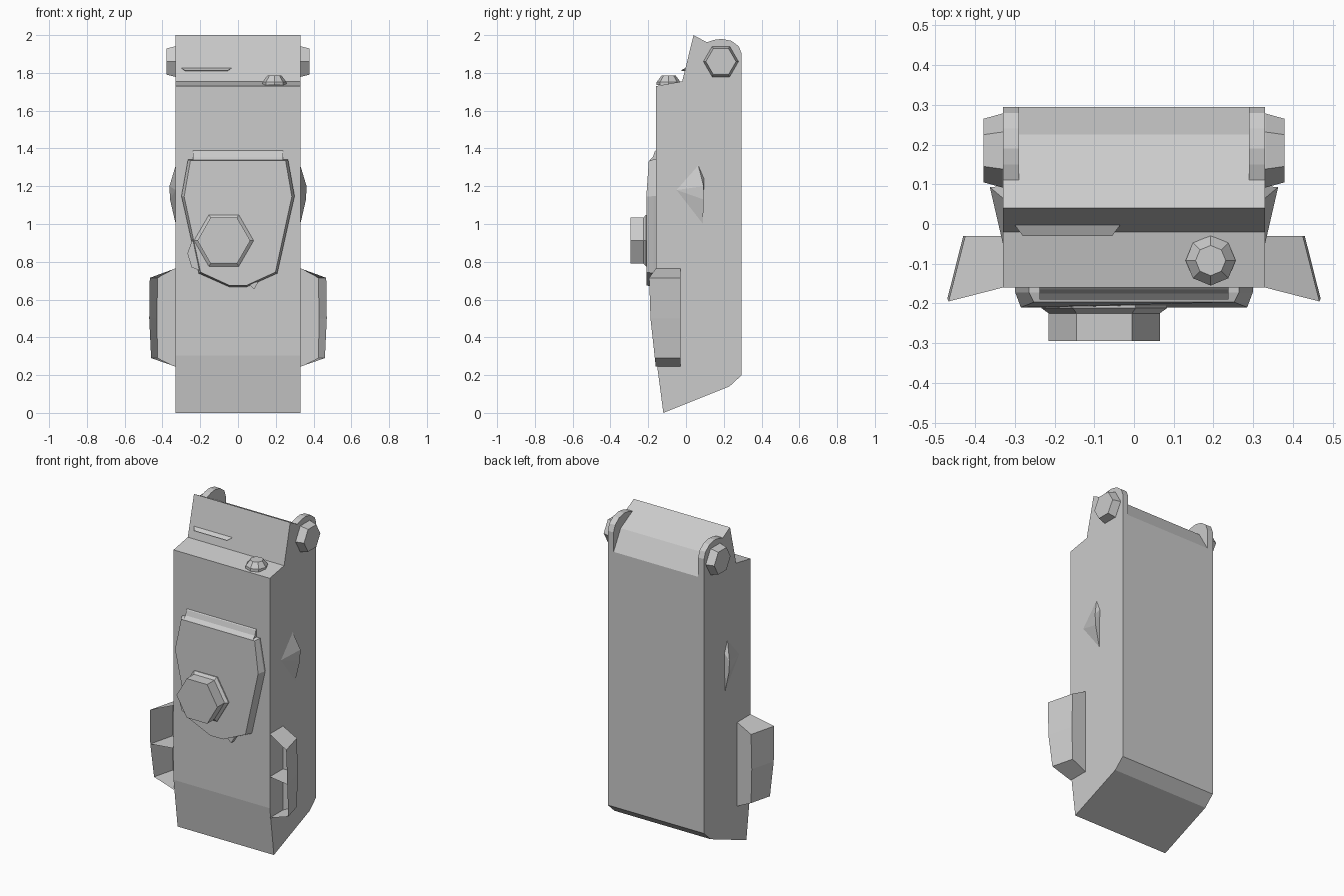
import bpy, bmesh
from math import cos, sin, pi
from mathutils import Vector

if "Cube" in bpy.data.objects:
    bpy.data.objects.remove(bpy.data.objects["Cube"])


def make(name, verts, faces):
    me = bpy.data.meshes.new(name)
    me.from_pydata([tuple(v) for v in verts], [], faces)
    bm = bmesh.new()
    bm.from_mesh(me)
    bmesh.ops.recalc_face_normals(bm, faces=bm.faces)
    bm.to_mesh(me)
    bm.free()
    ob = bpy.data.objects.new(name, me)
    bpy.context.collection.objects.link(ob)
    return ob


def loft(name, rings):
    """Join equal-length rings of points and cap both ends."""
    n = len(rings[0])
    faces = [tuple(range(n)), tuple(range((len(rings) - 1) * n, len(rings) * n))]
    for r in range(len(rings) - 1):
        for i in range(n):
            j = (i + 1) % n
            faces.append((r * n + i, r * n + j, (r + 1) * n + j, (r + 1) * n + i))
    return make(name, [p for ring in rings for p in ring], faces)


def extrude_x(name, profile, x0, x1):
    return loft(name, [[(x, y, z) for y, z in profile] for x in (x0, x1)])


def hull(name, pts):
    bm = bmesh.new()
    for p in pts:
        bm.verts.new(p)
    res = bmesh.ops.convex_hull(bm, input=bm.verts)
    junk = {g for g in res["geom_interior"] if isinstance(g, bmesh.types.BMVert)}
    bmesh.ops.delete(bm, geom=list(junk), context='VERTS')
    bmesh.ops.dissolve_limit(bm, angle_limit=0.02, verts=bm.verts, edges=bm.edges)
    me = bpy.data.meshes.new(name)
    bm.to_mesh(me)
    bm.free()
    ob = bpy.data.objects.new(name, me)
    bpy.context.collection.objects.link(ob)
    return ob


def ngon(n, center, radius, u, v, phase=0.0):
    c, u, v = Vector(center), Vector(u), Vector(v)
    return [c + radius * (cos(phase + 2 * pi * i / n) * u + sin(phase + 2 * pi * i / n) * v)
            for i in range(n)]


def mirror(ob):
    m = ob.modifiers.new("mirror", 'MIRROR')
    m.use_mirror_merge = False


X, Y, Z = (1, 0, 0), (0, 1, 0), (0, 0, 1)

# Main housing: side profile swept across the width
extrude_x("main_body", [(-0.12, 0), (0.23, 0.14), (0.295, 0.20), (0.295, 1.78), (0.225, 1.90),
                        (0.04, 2.0), (-0.02, 1.755), (-0.16, 1.73), (-0.16, 0.305)], -0.33, 0.33)

# Rounded ears at the upper rear corners
mirror(extrude_x("ear", [(0.295, 1.76), (0.295, 1.90), (0.28, 1.94), (0.24, 1.97), (0.19, 1.98),
                         (0.15, 1.975), (0.11, 1.962), (0.11, 1.85), (0.225, 1.76)], 0.29, 0.33))

# Hexagonal bolts on the ears
mirror(loft("ear_bolt", [ngon(6, (x, 0.185, 1.86), r, Y, Z)
                         for x, r in ((0.32, 0.093), (0.332, 0.093), (0.379, 0.08))]))

# Faceted studs on the sides
mirror(hull("side_stud", [(0.33, -0.05, 1.18), (0.33, 0.065, 1.31), (0.33, 0.095, 1.24),
                          (0.33, 0.09, 1.0), (0.363, 0.093, 1.2), (0.36, 0.093, 1.13)]))

# Side scoops: open-fronted sheets with a middle shelf
levels = [(0.765, 0.715, 0.425, 0.467, -0.195),
          (0.50, 0.50, 0.43, 0.47, -0.188),
          (0.245, 0.29, 0.425, 0.46, -0.165)]
verts, faces = [], []
for zi, zo, xb, xf, yf in levels:
    verts += [(0.33, -0.16, zi), (0.33, -0.03, zi), (xb, -0.03, zo), (xf, yf, zo)]
for k in range(3):
    faces.append(tuple(4 * k + i for i in range(4)))
for k in range(2):
    for i in (1, 2):
        faces.append((4 * k + i, 4 * k + i + 1, 4 * k + i + 5, 4 * k + i + 4))
mirror(make("side_scoop", verts, faces))

# Shield plate on the front: tapered rim, upper facet leaning back
half = [(0.045, 0.675), (0.198, 0.745), (0.285, 1.145), (0.252, 1.335)]
outline = half + [(-x, z) for x, z in reversed(half)]
front = [(x, -0.197 if z > 1.2 else -0.21, z) for x, z in outline]
back = [(x * 1.05, y, 1.02 + (z - 1.02) * 1.022) for (x, z) in outline for y in (-0.172,)]
base = [(x, -0.155, z) for x, _, z in back]
loft("shield_plate", [base, back, front])

# Sloped strip above the shield
extrude_x("shield_top_strip", [(-0.155, 1.395), (-0.165, 1.385), (-0.175, 1.355),
                               (-0.192, 1.338), (-0.155, 1.32)], -0.238, 0.238)

# Small lugs peeking out at the shield edge
hull("shield_lug_left", [(x, y, z) for y in (-0.16, -0.2) for x, z in
                         ((-0.24, 0.92), (-0.268, 0.845), (-0.245, 0.77), (-0.205, 0.755))])
hull("shield_lug_bottom", [(x, y, z) for y in (-0.16, -0.19) for x, z in
                           ((0.055, 0.685), (0.085, 0.655), (0.11, 0.695))])

# Hexagonal knob on the shield
loft("shield_knob", [ngon(6, (-0.075, y, 0.912), r, X, Z)
                     for y, r in ((-0.205, 0.158), (-0.212, 0.158), (-0.225, 0.14), (-0.295, 0.14))])

# Octagonal button on the top step
loft("top_button", [ngon(8, (0.193, -0.092, z), r, X, Y, pi / 8 * k)
                    for z, r, k in ((1.735, 0.063, 0), (1.752, 0.063, 0), (1.785, 0.038, 0))])

# Thin ledge on the sloped upper face
hull("upper_ledge", [(-0.30, -0.003, 1.825), (-0.035, -0.003, 1.825), (-0.28, -0.03, 1.812),
                     (-0.055, -0.03, 1.812), (-0.28, -0.004, 1.81), (-0.055, -0.004, 1.81)])
